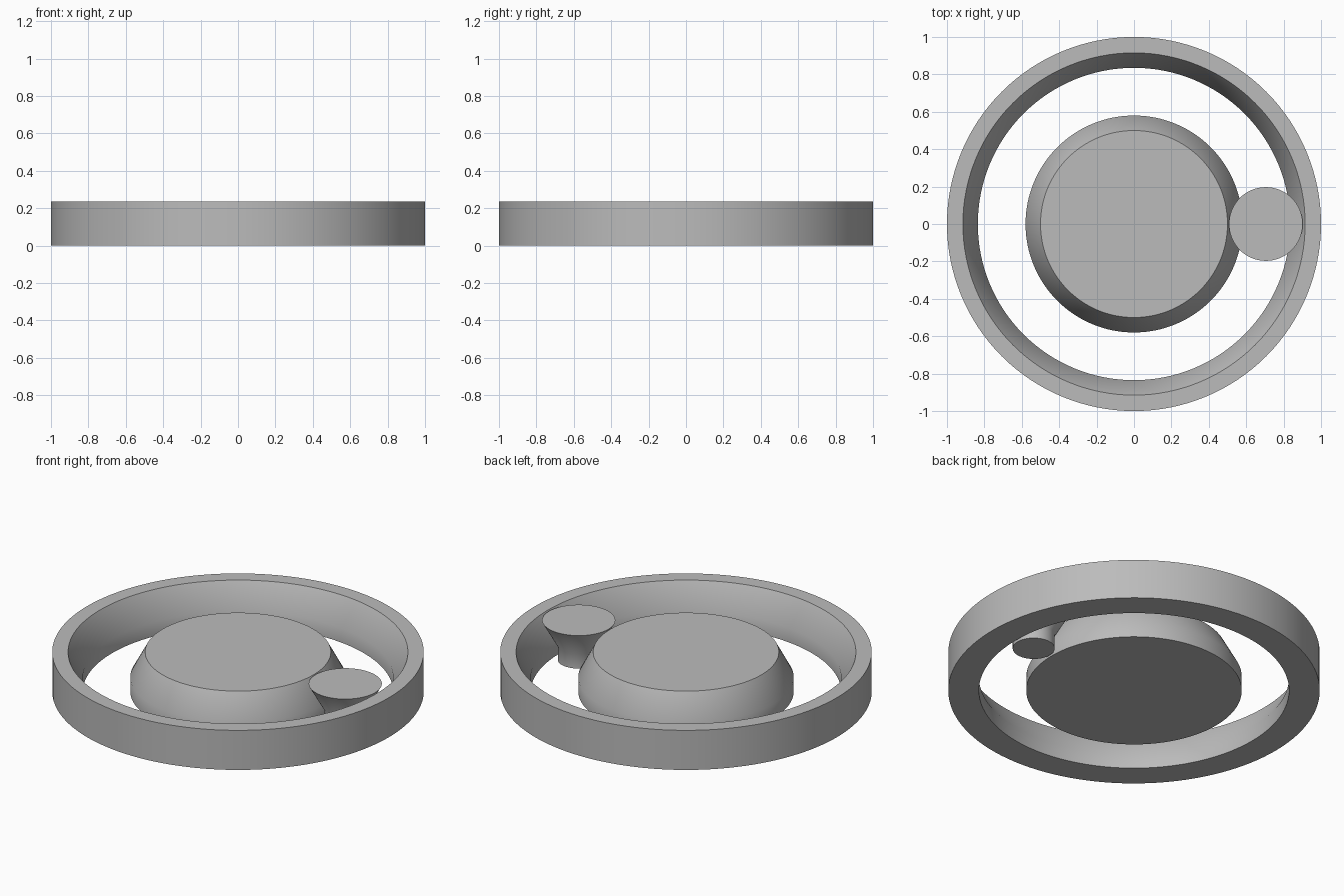
import bpy
import bmesh
import math

HEIGHT = 0.235
KINK = 0.085      # where the straight wall turns into the cone
SEGMENTS = 128

cube = bpy.data.objects.get("Cube")
if cube:
    bpy.data.objects.remove(cube, do_unlink=True)

steel = bpy.data.materials.new("plain grey")
steel.use_nodes = True
grey = (0.5, 0.5, 0.5, 1)
steel.diffuse_color = grey
steel.node_tree.nodes["Principled BSDF"].inputs["Base Color"].default_value = grey


def lathe(name, profile, closed=False, x=0, segments=SEGMENTS):
    """Spin a (radius, height) profile about the vertical axis."""
    bm = bmesh.new()
    verts = [bm.verts.new((r, 0, z)) for r, z in profile]
    pairs = list(zip(verts, verts[1:]))
    if closed:
        pairs.append((verts[-1], verts[0]))
    edges = [bm.edges.new(p) for p in pairs]
    bmesh.ops.spin(bm, geom=verts + edges, cent=(0, 0, 0), axis=(0, 0, 1),
                   angle=math.tau, steps=segments, use_merge=True)
    bmesh.ops.remove_doubles(bm, verts=bm.verts, dist=1e-5)
    if not closed:
        # flat caps on both open ends
        rims = [e for e in bm.edges if e.is_boundary]
        bmesh.ops.holes_fill(bm, edges=rims, sides=0)
    bmesh.ops.recalc_face_normals(bm, faces=bm.faces)
    mesh = bpy.data.meshes.new(name)
    bm.to_mesh(mesh)
    bm.free()
    mesh.materials.append(steel)
    obj = bpy.data.objects.new(name, mesh)
    obj.location.x = x
    bpy.context.collection.objects.link(obj)
    bpy.ops.object.select_all(action='DESELECT')
    obj.select_set(True)
    bpy.context.view_layer.objects.active = obj
    bpy.ops.object.shade_smooth_by_angle(angle=math.radians(30))
    return obj


# Outer ring: straight outside, bore flaring toward the top
lathe("outer_ring", [(1, 0), (1, HEIGHT), (0.915, HEIGHT), (0.835, KINK), (0.835, 0)],
      closed=True)

# Central hub: straight base with a tapered upper part
lathe("central_hub", [(0.58, 0), (0.58, KINK), (0.5, HEIGHT)])

# Single roller between hub and ring: short neck with a flared head
lathe("roller", [(0.113, 0), (0.113, KINK), (0.197, HEIGHT)], x=0.705, segments=64)
